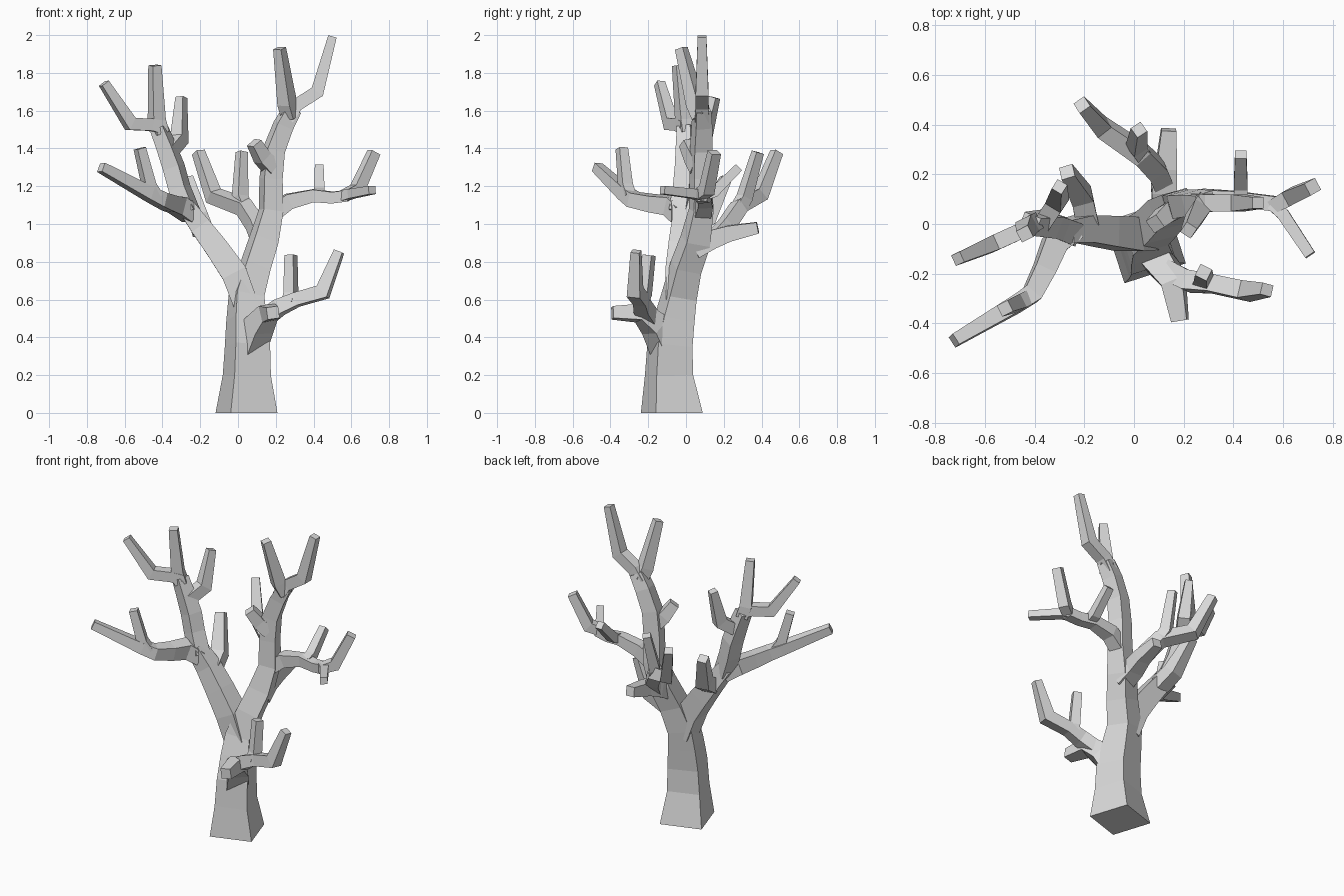
import bpy, bmesh, math
from mathutils import Vector

default_cube = bpy.data.objects.get("Cube")
if default_cube:
    bpy.data.objects.remove(default_cube, do_unlink=True)

# One plain grey bark material
bark = bpy.data.materials.new("grey_bark")
bark.use_nodes = True
grey = (0.7, 0.7, 0.7, 1.0)
bark.diffuse_color = grey
shader = next(n for n in bark.node_tree.nodes if n.type == 'BSDF_PRINCIPLED')
shader.inputs["Base Color"].default_value = grey
shader.inputs["Roughness"].default_value = 0.9

UNIT = 0.01  # paths and thicknesses are given in hundredths


def radius_at(radii, index, count):
    """Use one radius per point, or taper evenly from the first to the last."""
    if len(radii) == count:
        return radii[index] * UNIT
    blend = index / (count - 1)
    return (radii[0] * (1 - blend) + radii[-1] * blend) * UNIT


def limb(name, radii, *path, roll=None):
    """Sweep a square section along a path, with mitred corners and flat caps."""
    points = [Vector(p) * UNIT for p in path]
    count = len(points)
    heading = [(b - a).normalized() for a, b in zip(points, points[1:])]

    # Starting direction of the section: level, and across the limb
    if roll is None:
        side = Vector((0, 0, 1)).cross(heading[0])
    else:
        side = Vector((math.cos(roll), math.sin(roll), 0))

    bm = bmesh.new()
    rings = []
    for i, point in enumerate(points):
        before = heading[max(i - 1, 0)]
        after = heading[min(i, count - 2)]
        tangent = (before + after).normalized()
        if roll is not None and i == 0:
            tangent = Vector((0, 0, 1))
        side = (side - tangent * side.dot(tangent)).normalized()
        across = tangent.cross(side)
        bend = after - before
        stretch = min(2 / (before + after).length, 1.4) - 1
        radius = radius_at(radii, i, count)
        ring = []
        for a, b in ((-1, -1), (1, -1), (1, 1), (-1, 1)):
            offset = (side * a + across * b) * radius
            if bend.length > 0.001:
                axis = bend.normalized()
                offset += axis * offset.dot(axis) * stretch
            ring.append(bm.verts.new(point + offset))
        rings.append(ring)

    for lower, upper in zip(rings, rings[1:]):
        for k in range(4):
            n = (k + 1) % 4
            bm.faces.new((lower[k], lower[n], upper[n], upper[k]))
    bm.faces.new(list(reversed(rings[0])))
    bm.faces.new(rings[-1])
    bmesh.ops.recalc_face_normals(bm, faces=bm.faces[:])

    mesh = bpy.data.meshes.new(name)
    bm.to_mesh(mesh)
    bm.free()
    mesh.materials.append(bark)
    obj = bpy.data.objects.new(name, mesh)
    bpy.context.collection.objects.link(obj)
    return obj


# Trunk, flared at the foot and running up into the left leader
limb("trunk", (13, 10.1, 9.5, 8.5, 7.5, 6.8, 6.5, 5.3, 5, 4.8, 4.5, 4),
     (4.5, -7.5, 0), (4.7, -9, 20), (5, -8.5, 36), (4.5, -6, 50),
     (4.5, -3.5, 62), (9, 0, 77), (13.5, 5, 91), (17.5, 8, 107),
     (17.5, 8, 124), (19, 8, 139), (24, 8.5, 152), (29, 8.5, 161),
     roll=math.radians(18))

# Left leader: two top tips and a short stub
limb("left_top_outer_tip", (3.8, 3.4, 3.4, 2.3),
     (26, 8.5, 156), (31, 8.5, 163), (42, 8.5, 170), (50, 8.5, 199.3))
limb("left_top_inner_tip", (3.8, 3.8, 2.5),
     (28, 8, 157), (26, 5, 164), (22, -2.5, 193))
limb("left_top_stub", (4.2, 3.8, 3),
     (18, 7, 130), (13, 4, 135), (8.5, 0, 143))

# Left side bough and its twigs
limb("left_bough", (4.5, 4, 3.3, 3, 3),
     (17, 8, 105), (27, 10, 112), (40, 10, 115), (50, 9, 114), (58, 8, 115))
limb("left_bough_front_twig", (2.8, 2.2),
     (56, 8, 115), (60, 4, 116), (71, -12.5, 118))
limb("left_bough_end_twig", (2.8, 3.2, 2.7),
     (56, 7, 115), (63, 11, 118), (72, 15, 138))
limb("left_bough_back_twig", (2.8, 2.8, 2.3),
     (43, 9, 115), (43, 15, 117), (43, 28, 130))

# Back bough and its twigs
limb("back_bough", (5.5, 5, 4.2, 3),
     (13, 4, 87), (12, 14, 92), (13, 23, 95), (14, 38, 98))
limb("back_bough_long_twig", (4, 4, 3.8, 3.5, 2.6),
     (12, 15, 92), (9, 22, 100), (3, 28, 109), (-13, 39, 115), (-21, 48, 138))
limb("back_bough_upright_twig", (3.2, 3.2, 2.4),
     (4, 27, 107), (1, 31, 114), (2, 38, 138))

# Right limb leaving the fork
limb("right_limb", (6.5, 6.8, 6.2, 5.5, 4.6),
     (4, -4, 58), (-2, -4, 74), (-11, -3, 87), (-20, -2, 99), (-28, -3, 110))
limb("right_limb_back_stub", (4.5, 4.3, 2.8),
     (-19, 1, 97), (-21, 11, 103), (-27, 21, 124))

# Right leader and its three tips
limb("right_leader", (4.8, 4.6, 4.6, 4.2, 3.8),
     (-26, -3, 106), (-31, -1, 119), (-34, 0, 130), (-38, 0, 141), (-42, 0, 151))
limb("right_leader_upright_tip", (3.6, 3.6, 2.6),
     (-41, 0, 148), (-43, -1, 155), (-44, -4, 184))
limb("right_leader_outer_tip", (3.5, 3.2, 3.2, 2.3),
     (-40, 0, 151), (-46, -3, 152.5), (-57, -8, 153), (-71, -14, 174.5))
limb("right_leader_back_tip", (3.6, 3.6, 2.3),
     (-37, 0, 138), (-31, 9, 145), (-30, 15, 167))

# Right front bough and its twig
limb("right_front_bough", (4.6, 4.8, 4.3, 3.8, 3.5, 2.5),
     (-25, -3, 105), (-32, -8, 110), (-36, -18, 111), (-41, -28, 113),
     (-47, -32, 116), (-72.5, -47, 130))
limb("right_front_twig", (3, 3, 2.5),
     (-43, -30, 114), (-47, -32, 120), (-52, -34, 140))

# Low front bough with a stub, a long twig and an upright twig
limb("low_front_bough", (6.5, 6, 4.4, 3.2),
     (6, -10, 33), (11, -16, 46), (16, -24, 53), (18.5, -39, 53))
limb("low_left_bough", (4.2, 4, 3.5, 3.6, 2.4),
     (14, -19, 50), (22, -23, 56), (31, -24, 60), (45, -27, 64), (53.5, -26.5, 85.5))
limb("low_left_upright_twig", (3, 3, 2.6),
     (27, -24, 58), (28, -22, 63), (28, -19.5, 83.5))
